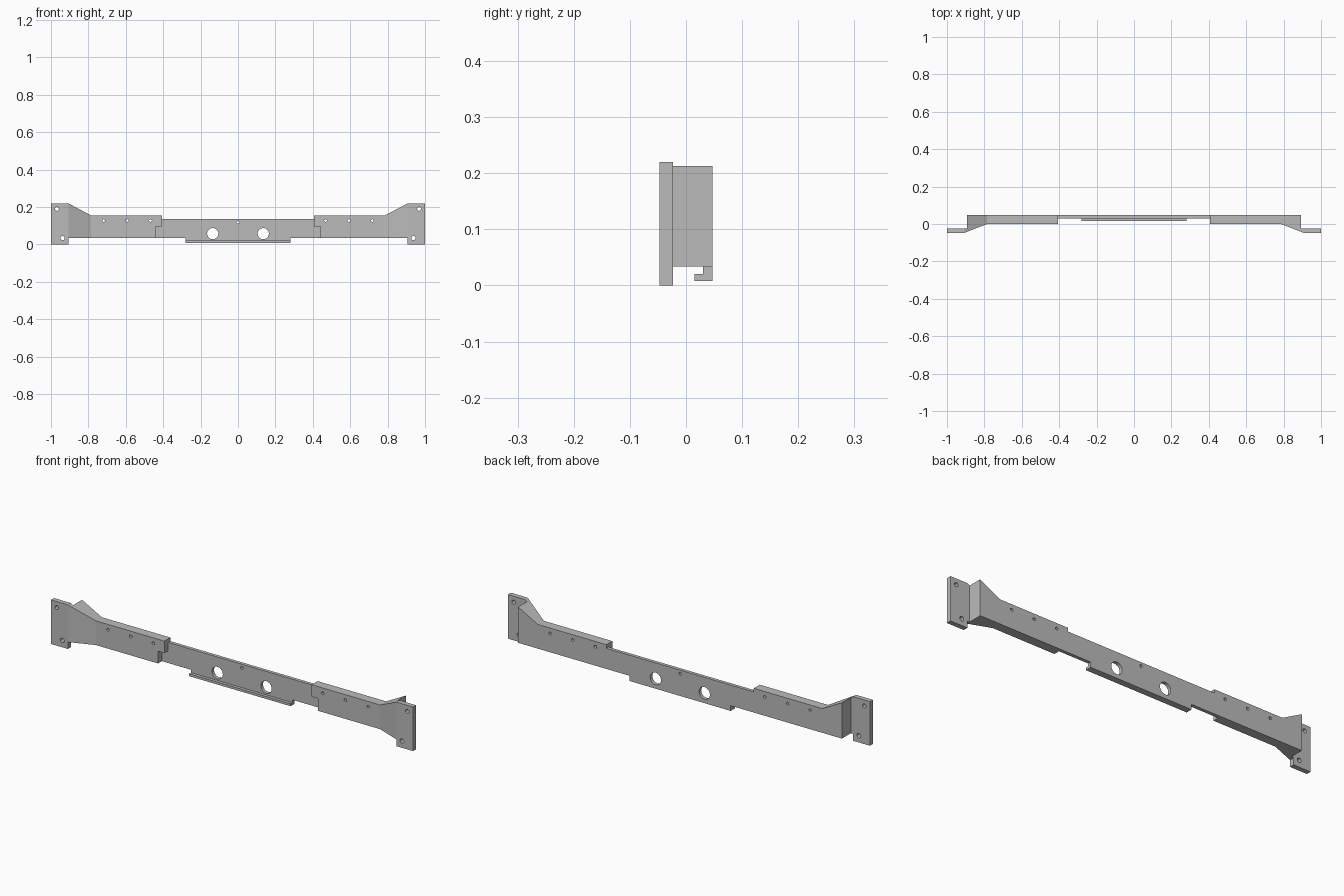
import bpy, bmesh
from math import radians
from mathutils import Matrix, Vector

if "Cube" in bpy.data.objects:
    bpy.data.objects.remove(bpy.data.objects["Cube"], do_unlink=True)

GREY = (0.5, 0.5, 0.5, 1)
metal = bpy.data.materials.new("plain_grey")
metal.use_nodes = True
metal.diffuse_color = GREY
metal.node_tree.nodes["Principled BSDF"].inputs["Base Color"].default_value = GREY


def add_object(name, bm):
    bmesh.ops.recalc_face_normals(bm, faces=bm.faces[:])
    mesh = bpy.data.meshes.new(name)
    bm.to_mesh(mesh)
    bm.free()
    mesh.materials.append(metal)
    obj = bpy.data.objects.new(name, mesh)
    bpy.context.collection.objects.link(obj)
    return obj


def loft(name, start, end):
    """Closed solid between two matching outlines."""
    bm = bmesh.new()
    a = [bm.verts.new(p) for p in start]
    b = [bm.verts.new(p) for p in end]
    bm.faces.new(a)
    bm.faces.new(b)
    for i in range(len(a)):
        j = (i + 1) % len(a)
        bm.faces.new((a[i], a[j], b[j], b[i]))
    return add_object(name, bm)


def plate(name, outline, y0, y1, side=1):
    """Front outline (x, z) given thickness from y0 to y1."""
    return loft(name, [(side * x, y0, z) for x, z in outline],
                [(side * x, y1, z) for x, z in outline])


def rect(x0, x1, z0, z1):
    return [(x0, z0), (x1, z0), (x1, z1), (x0, z1)]


def combine(target, tool, operation):
    mod = target.modifiers.new(operation.lower(), 'BOOLEAN')
    mod.operation, mod.object, mod.solver = operation, tool, 'EXACT'
    bpy.context.view_layer.objects.active = target
    bpy.ops.object.modifier_apply(modifier=mod.name)
    bpy.data.objects.remove(tool, do_unlink=True)


BACK, THIN, FRONT = 0.047, 0.03, 0.0
FLANGE_BACK, FLANGE_FRONT = -0.023, -0.047
BOTTOM, SHOULDER = 0.034, 0.155

# Thin centre web and the hooked lip below it
beam = plate("cross_beam", rect(-0.5, 0.5, BOTTOM, 0.137), THIN, BACK)
parts = [plate("lip_web", rect(-0.28, 0.28, 0.008, 0.05), THIN, BACK),
         plate("lip_hook", rect(-0.28, 0.28, 0.008, 0.02), 0.015, BACK)]

for side in (-1, 1):
    # Thick arm with a stepped inner end
    arm = [(0.407, SHOULDER), (0.407, 0.095), (0.442, 0.095),
           (0.442, BOTTOM), (0.785, BOTTOM), (0.785, SHOULDER)]
    parts.append(plate("arm", arm, FRONT, BACK, side))

    # Gusset sweeping forward and rising to the end flange
    plan = [(0.785, FRONT), (0.907, FLANGE_FRONT), (0.907, FLANGE_BACK),
            (0.894, FLANGE_BACK), (0.894, BACK), (0.785, BACK)]
    low = [(side * x, y, BOTTOM) for x, y in plan]
    high = [(side * x, y, SHOULDER + (x - 0.785) * 0.53) for x, y in plan]
    parts.append(loft("gusset", low, high))

    # Upright mounting flange
    parts.append(plate("end_flange", rect(0.907, 1.0, 0, 0.22),
                       FLANGE_FRONT, FLANGE_BACK, side))

for part in parts:
    combine(beam, part, 'UNION')

# Round holes drilled from front to back: x, z, radius
holes = [(0, 0.118, 0.007)]
for side in (-1, 1):
    holes.append((side * 0.135, 0.058, 0.03))
    holes += [(side * x, 0.128, 0.007) for x in (0.468, 0.593, 0.718)]
    holes += [(side * 0.968, 0.19, 0.01), (side * 0.938, 0.034, 0.011)]

for x, z, radius in holes:
    bm = bmesh.new()
    bmesh.ops.create_cone(bm, cap_ends=True, segments=32, radius1=radius,
                          radius2=radius, depth=0.4,
                          matrix=Matrix.Translation(Vector((x, 0, z)))
                          @ Matrix.Rotation(radians(90), 4, 'X'))
    combine(beam, add_object("drill", bm), 'DIFFERENCE')

# Smooth hole walls, crisp plate edges
bpy.ops.object.select_all(action='DESELECT')
beam.select_set(True)
bpy.context.view_layer.objects.active = beam
bpy.ops.object.shade_smooth_by_angle(angle=radians(20))
